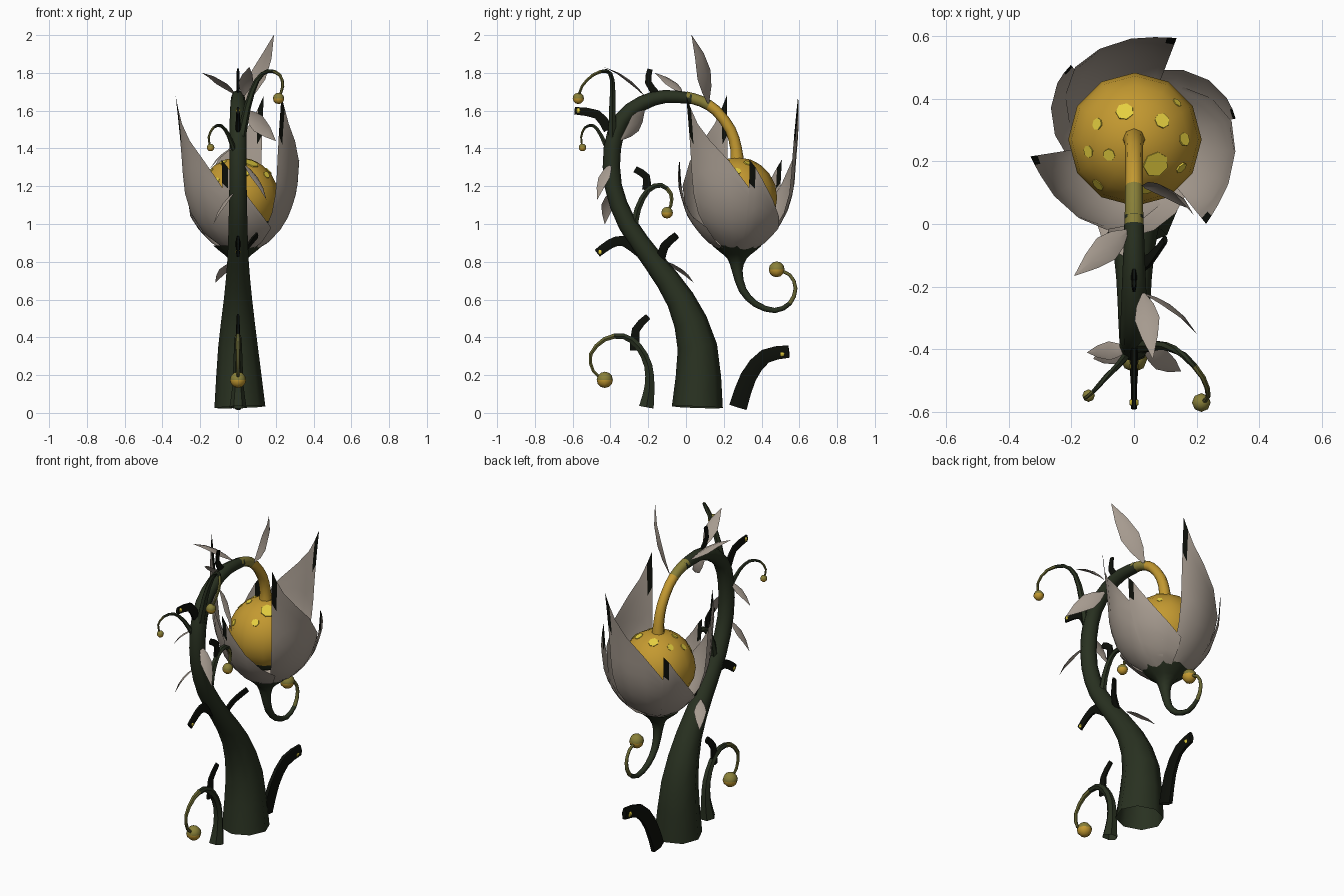
import bpy, bmesh, math
from mathutils import Vector, Matrix

cube = bpy.data.objects.get("Cube")
if cube:
    bpy.data.objects.remove(cube, do_unlink=True)


def material(name, r, g, b):
    m = bpy.data.materials.new(name)
    m.use_nodes = True
    m.diffuse_color = (r, g, b, 1)
    m.node_tree.nodes["Principled BSDF"].inputs["Base Color"].default_value = (r, g, b, 1)
    return m


PETAL = material("petal grey", .38, .325, .275)
GOLD = material("fruit gold", .55, .32, .03)
SPOT = material("spot yellow", .78, .62, .05)
STEM = material("stem green", .022, .031, .015)
OLIVE = material("olive", .13, .125, .03)
BUD = material("bud ochre", .25, .215, .04)
BLACK = material("thorn black", .004, .005, .003)


def finish(bm, name, mats, smooth=50):
    me = bpy.data.meshes.new(name)
    bm.to_mesh(me)
    bm.free()
    for m in mats:
        me.materials.append(m)
    ob = bpy.data.objects.new(name, me)
    bpy.context.collection.objects.link(ob)
    if smooth:
        bpy.ops.object.select_all(action='DESELECT')
        ob.select_set(True)
        bpy.context.view_layer.objects.active = ob
        bpy.ops.object.shade_smooth_by_angle(angle=math.radians(smooth))
    return ob


def spline(points, steps=2):
    """Catmull-Rom through (x, y, z, radius) points."""
    p = [Vector(q) for q in points]
    p = [p[0] * 2 - p[1]] + p + [p[-1] * 2 - p[-2]]
    out = []
    for a, b, c, d in zip(p, p[1:], p[2:], p[3:]):
        for s in range(steps):
            t = s / steps
            out.append(.5 * (2 * b + (c - a) * t + (2 * a - 5 * b + 4 * c - d) * t * t
                             + (3 * b - a - 3 * c + d) * t ** 3))
    return out + [p[-2]]


def tube(name, points, mats, sides=6, flat=1.0, split=1.0):
    """Swept tube; the second material starts at the fraction split."""
    path = spline(points)
    n = len(path)
    bm = bmesh.new()
    rings = []
    for i, q in enumerate(path):
        t = (path[min(i + 1, n - 1)] - path[max(i - 1, 0)]).xyz.normalized()
        side = Vector((1, 0, 0))
        side = (side - t * side.dot(t)).normalized()
        up = t.cross(side)
        rings.append([bm.verts.new(q.xyz + q.w * (side * flat * math.cos(a) + up * math.sin(a)))
                      for a in (math.tau * k / sides for k in range(sides))])
    for i, (lo, hi) in enumerate(zip(rings, rings[1:])):
        for k in range(sides):
            j = (k + 1) % sides
            f = bm.faces.new((lo[k], lo[j], hi[j], hi[k]))
            f.material_index = int(i / (n - 1) >= split)
    bm.faces.new(rings[-1]).material_index = len(mats) - 1
    return finish(bm, name, mats)


def ball(name, centre, radius, mats, below=-9, seg=8, rings=6):
    """Sphere whose faces lower than the height below take the second material."""
    bm = bmesh.new()
    bmesh.ops.create_uvsphere(bm, u_segments=seg, v_segments=rings, radius=radius,
                              matrix=Matrix.Translation(centre))
    for f in bm.faces:
        f.material_index = int(f.calc_center_median().z < below)
    return finish(bm, name, mats)


def flat_path(yz, r0, r1, lean=0):
    """Side-on path with tapering radius, leaning sideways towards its end."""
    k = len(yz) - 1
    return [(lean * i / k, y, z, r0 + (r1 - r0) * i / k) for i, (y, z) in enumerate(yz)]


def lerp(table, x):
    for (a, p), (b, q) in zip(table, table[1:]):
        if x <= b:
            return p + (q - p) * max(0, x - a) / (b - a)
    return table[-1][1]


# Main trunk and golden neck
tube("trunk", [(.01, .06, .03, .135), (0, .06, .35, .105), (0, -.03, .6, .075),
               (0, -.17, .8, .057), (0, -.31, 1.0, .05), (0, -.385, 1.2, .046),
               (0, -.39, 1.4, .046), (0, -.34, 1.55, .044), (0, -.23, 1.64, .04),
               (0, -.11, 1.675, .035), (0, .03, 1.665, .03)], [STEM], 8)
tube("neck", [(0, .0, 1.672, .03), (0, .08, 1.65, .029), (0, .16, 1.6, .028),
              (0, .235, 1.5, .029), (0, .265, 1.4, .031), (0, .27, 1.32, .038)],
     [BUD, GOLD], 8, split=.3)

# Fruit with a green underside
fruit = ball("fruit", (.003, .27, 1.14), .213, [GOLD, STEM], 1.0, 12, 10)

# Fruit spots: thin plates laid on the surface
for i, (x, y, r) in enumerate([(-.03, .36, .029), (.09, .33, .025), (-.12, .32, .02),
                               (-.15, .23, .02), (-.08, .22, .02), (.07, .19, .042),
                               (.16, .27, .022), (.15, .18, .02), (.14, .39, .016),
                               (-.12, .12, .022), (.04, .11, .022)]):
    z = 1.14 + math.sqrt(max(0, .045 - x * x - (y - .27) ** 2))
    ok, loc, nor, _ = fruit.closest_point_on_mesh((x, y, z))
    bm = bmesh.new()
    turn = nor.to_track_quat('Z', 'Y').to_matrix().to_4x4()
    bmesh.ops.create_cone(bm, cap_ends=True, segments=7, radius1=r, radius2=r, depth=.006,
                          matrix=Matrix.Translation(loc) @ turn)
    finish(bm, f"fruit_spot_{i + 1}", [SPOT], 0)

# Swirling petals, each highest at its leading edge: (angle past the edge, height)
LARGE = [(0, 1.68), (5, 1.61), (12, 1.53), (25, 1.44), (44, 1.33), (62, 1.2), (80, 1.07),
         (100, .98)]
SMALL = [(0, 1.34), (6, 1.3), (13, 1.24), (28, 1.13), (45, 1.04), (64, .98)]
PROFILE = [(.85, .06), (.9, .15), (.97, .215), (1.05, .265), (1.18, .305),
           (1.35, .317), (1.5, .33), (1.68, .35)]
ROWS = 8


def petal(name, start, outline, grow, spread):
    bm = bmesh.new()
    cols = []
    for off, top in outline:
        a = math.radians(start + off)
        col = []
        for v in range(ROWS + 1):
            z = .85 + (top - .85) * v / ROWS
            r = lerp(PROFILE, z) * (grow + spread * off / 100)
            col.append(bm.verts.new((.012 + r * math.cos(a), .27 + r * math.sin(a), z)))
        cols.append(col)
    for c, (p, q) in enumerate(zip(cols, cols[1:])):
        for v in range(ROWS):
            f = bm.faces.new((p[v], q[v], q[v + 1], p[v + 1]))
            f.material_index = int(c == 0 and v >= ROWS - 2)
    finish(bm, name, [PETAL, BLACK])


for i, tip in enumerate((189, 309, 69)):
    petal(f"large_petal_{i + 1}", tip, LARGE, .99, .01)
    petal(f"small_petal_{i + 1}", tip + 63, SMALL, 1.01, .03)

# Calyx running into the hanging tail
tube("calyx_tail", [(0, .27, .885, .13), (0, .27, .855, .095), (0, .27, .815, .05),
                    (0, .272, .75, .028), (0, .30, .65, .021), (0, .37, .575, .017),
                    (0, .47, .542, .014), (0, .55, .58, .012), (0, .58, .66, .01),
                    (0, .55, .73, .009), (0, .48, .76, .009)],
     [STEM, OLIVE], 8, split=.7)
ball("tail_bud", (0, .48, .76), .042, [BUD, GOLD], .76)

# Curling tendrils, each ending in a bud
tendrils = {
    "ground": ([(0, -.21, .03, .045), (0, -.193, .14, .03), (0, -.2, .25, .025),
                (0, -.25, .35, .021), (0, -.33, .405, .017), (0, -.43, .39, .014),
                (0, -.505, .31, .011), (0, -.49, .22, .009), (0, -.43, .175, .008)], .043),
    "middle": (flat_path([(-.28, .95), (-.255, 1.08), (-.2, 1.18), (-.13, 1.205),
                          (-.08, 1.16), (-.08, 1.1), (-.1, 1.06)], .022, .007), .031),
    "upper": ([(.01, -.39, 1.42, .026), (.05, -.39, 1.62, .019), (.1, -.39, 1.76, .014),
               (.16, -.42, 1.81, .011), (.22, -.49, 1.79, .009), (.237, -.55, 1.73, .008),
               (.215, -.57, 1.665, .007)], .03),
    "small": ([(-.01, -.4, 1.36, .016), (-.05, -.45, 1.47, .011), (-.09, -.49, 1.52, .009),
               (-.13, -.535, 1.51, .007), (-.155, -.555, 1.46, .006),
               (-.145, -.548, 1.405, .005)], .02),
}
for key, (pts, r) in tendrils.items():
    tube(key + "_tendril", pts, [STEM, OLIVE], split=.55)
    ball(key + "_bud", pts[-1][:3], r, [BUD, GOLD], pts[-1][2])

# Flattened black thorns
thorns = {
    "ground": ([(.275, .03), (.33, .19), (.42, .3), (.545, .325)], .055, .038, .04),
    "ground_tendril": ([(-.27, .33), (-.265, .44), (-.2, .51)], .03, .02),
    "lower_front": ([(-.24, .85), (-.33, .91), (-.4, .895), (-.47, .845)], .034, .026),
    "lower_back": ([(-.14, .79), (-.115, .88), (-.05, .94)], .03, .022, .1),
    "middle": ([(-.21, 1.18), (-.21, 1.25), (-.27, 1.29)], .026, .02),
    "upper_front": ([(-.41, 1.5), (-.47, 1.58), (-.59, 1.6)], .032, .023),
    "top": ([(-.15, 1.68), (-.2, 1.75), (-.19, 1.82)], .024, .016),
}
for key, spec in thorns.items():
    tube(key + "_thorn", flat_path(*spec), [BLACK], 6, flat=.4)
for i, (c, r) in enumerate([((.035, .51, .315), .021), ((0, -.455, .852), .016),
                            ((0, -.57, 1.6), .016)]):
    ball(f"thorn_dot_{i + 1}", c, r, [SPOT], seg=6, rings=4)


# Small pointed leaves with a raised midrib, spread along the direction across
def leaf(name, base, tip, width, across=None):
    base, tip = Vector(base), Vector(tip)
    d = tip - base
    side = Vector(across) if across else d.cross((0, 0, 1))
    side = (side - d * side.dot(d) / d.length_squared).normalized()
    lift = side.cross(d).normalized()
    bm = bmesh.new()
    rows = []
    for t, w in ((0, .12), (.2, .7), (.42, 1), (.7, .65), (1, .02)):
        mid = base + d * t + lift * d.length * .35 * t * (1 - t)
        rows.append([bm.verts.new(mid + side * width * .5 * w * s - lift * width * .15 * w * abs(s))
                     for s in (-1, 0, 1)])
    for p, q in zip(rows, rows[1:]):
        for k in range(2):
            bm.faces.new((p[k], p[k + 1], q[k + 1], q[k]))
    finish(bm, name, [PETAL])


leaf("crown_leaf", (.03, .12, 1.64), (.19, .03, 2.0), .11, (-1, 1, .8))
leaf("top_right_leaf", (-.02, -.02, 1.69), (-.19, -.165, 1.8), .09)
leaf("bend_leaf", (.03, -.22, 1.6), (.2, -.35, 1.44), .1, (0, 0, 1))
leaf("bend_front_leaf", (.03, -.22, 1.68), (.06, -.43, 1.83), .08)
leaf("trunk_left_leaf", (.03, -.4, 1.32), (.15, -.47, 1.13), .07)
leaf("trunk_right_leaf", (-.02, -.4, 1.17), (-.13, -.43, 1.0), .07)
leaf("upper_right_leaf", (-.02, -.4, 1.41), (-.15, -.41, 1.29), .06)
leaf("lower_leaf", (-.03, -.1, .8), (-.12, .04, .69), .07)
